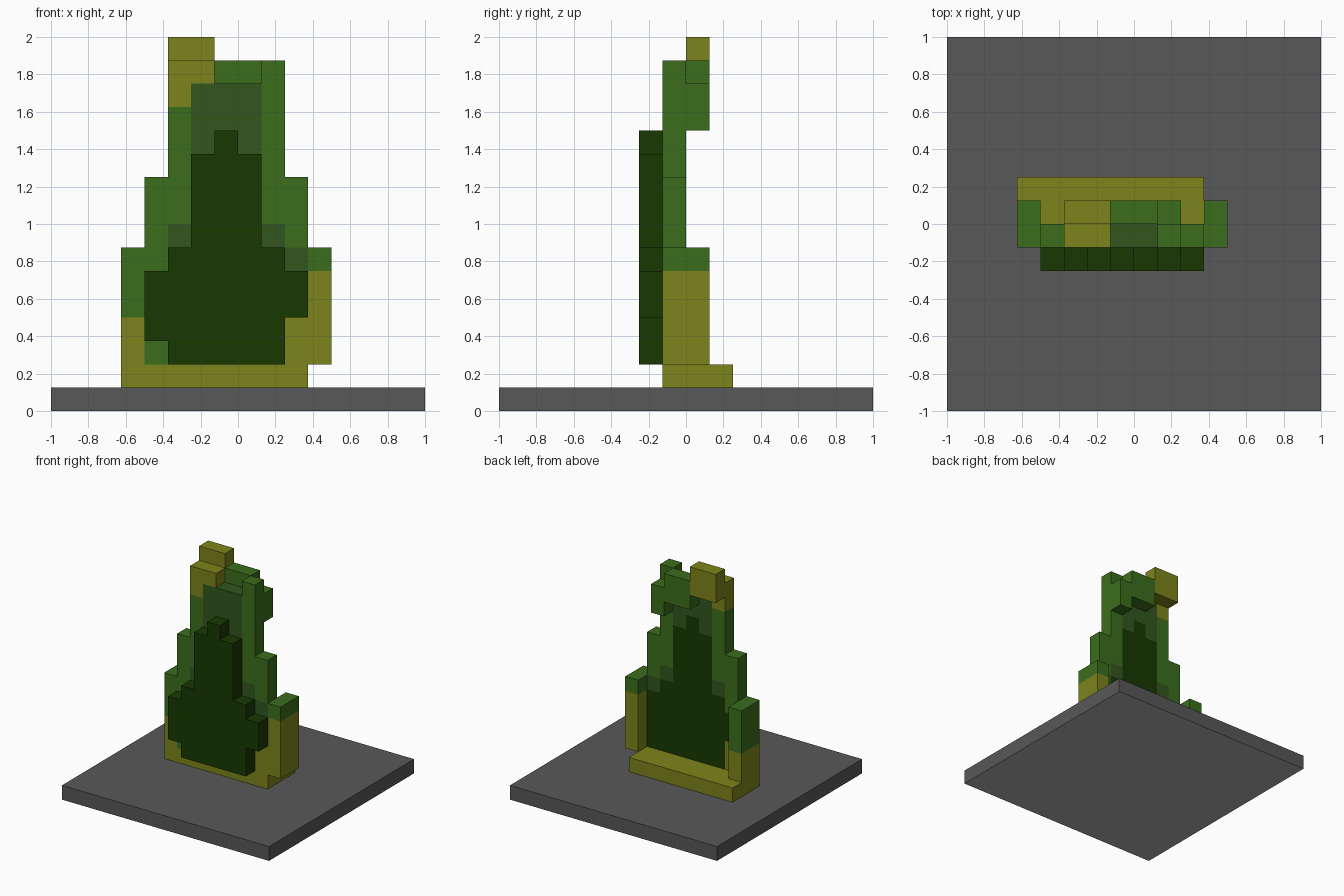
import bpy, bmesh, math
from mathutils import Vector

if "Cube" in bpy.data.objects:
    bpy.data.objects.remove(bpy.data.objects["Cube"])

U = 0.125  # size of one block


def material(name, rgb):
    m = bpy.data.materials.new(name)
    m.diffuse_color = (*rgb, 1)
    m.use_nodes = True
    m.node_tree.nodes["Principled BSDF"].inputs["Base Color"].default_value = m.diffuse_color
    return m


grey = material("stone grey", (0.099, 0.099, 0.099))
pale = material("pale grey", (0.42, 0.42, 0.42))
colours = [material("olive yellow", (0.204, 0.231, 0.0110)),
           material("leaf green", (0.0440, 0.155, 0.0120)),
           material("dull green", (0.0320, 0.094, 0.0130)),
           material("dark green", (0.0090, 0.0400, 0.0002))]
OLIVE, LEAF, DULL, DARK = range(4)


def paint(cells, colour, x0, x1, y0, y1, z0, z1):
    """Fill a box of blocks; later boxes repaint earlier ones."""
    for x in range(x0, x1):
        for y in range(y0, y1):
            for z in range(z0, z1):
                cells[x, y, z] = colour


def block_object(name, cells, back, mats):
    """Outer skin of the blocks, merged into large flat faces per colour."""
    bm = bmesh.new()
    verts = {}
    for cell, colour in cells.items():
        for axis in range(3):
            for side in (0, 1):
                nb = list(cell)
                nb[axis] += 2 * side - 1
                if tuple(nb) in cells:
                    continue
                quad = []
                for a, b in ((0, 0), (1, 0), (1, 1), (0, 1)):
                    p = list(cell)
                    p[axis] += side
                    p[(axis + 1) % 3] += a
                    p[(axis + 2) % 3] += b
                    p = tuple(p)
                    if p not in verts:
                        verts[p] = bm.verts.new(Vector(p) * U)
                    quad.append(verts[p])
                face = bm.faces.new(quad if side else quad[::-1])
                # Faces turned to the back may have their own colour
                is_back = axis == 1 and side == 1
                face.material_index = back.get(cell, colour) if is_back else colour
    bmesh.ops.dissolve_limit(bm, angle_limit=math.radians(1), verts=bm.verts[:],
                             edges=bm.edges[:], delimit={'MATERIAL'})
    me = bpy.data.meshes.new(name)
    bm.to_mesh(me)
    bm.free()
    for m in mats:
        me.materials.append(m)
    ob = bpy.data.objects.new(name, me)
    bpy.context.collection.objects.link(ob)
    return ob


# Ground slab with a paler underside
bpy.ops.mesh.primitive_cube_add(size=1, location=(0, 0, U / 2))
slab = bpy.context.object
slab.name = "ground_slab"
slab.scale = (2, 2, U)
slab.data.materials.append(grey)
slab.data.materials.append(pale)
for poly in slab.data.polygons:
    poly.material_index = int(poly.normal.z < -0.5)

bush = {}
# Stepped upright wall
for x0, x1, z0, z1 in ((-5, 4, 2, 7), (-4, 3, 7, 10), (-3, 2, 10, 14), (1, 2, 14, 15)):
    paint(bush, LEAF, x0, x1, -1, 0, z0, z1)
# Dull halo around the dark core
for x0, x1, z0, z1 in ((-2, 1, 7, 14), (-3, 2, 7, 8), (2, 3, 6, 7)):
    paint(bush, DULL, x0, x1, -1, 0, z0, z1)
# Foot bar and thick side posts
paint(bush, OLIVE, -5, 3, -1, 2, 1, 2)
paint(bush, OLIVE, -5, -4, -1, 1, 2, 4)
paint(bush, LEAF, -5, -4, -1, 1, 4, 7)
paint(bush, OLIVE, 2, 3, -1, 0, 2, 4)
paint(bush, OLIVE, 3, 4, -1, 1, 2, 6)
paint(bush, LEAF, 3, 4, -1, 1, 6, 7)
# Yellow tip
paint(bush, OLIVE, -3, -2, -1, 0, 13, 15)
paint(bush, OLIVE, -2, -1, -1, 0, 14, 15)
paint(bush, OLIVE, -3, -1, 0, 1, 14, 16)
# Green crest at the back
paint(bush, LEAF, -1, 1, 0, 1, 13, 15)
paint(bush, LEAF, 1, 2, 0, 1, 12, 14)
# Dark core, standing out at the front and visible on the back
for x0, x1, z0, z1 in ((-3, 2, 2, 7), (-4, 2, 3, 6), (2, 3, 4, 6),
                       (-2, 1, 7, 11), (-1, 0, 11, 12)):
    paint(bush, DARK, x0, x1, -2, 0, z0, z1)

# Lower corners of the core as painted on the back
back = {}
paint(back, DARK, 2, 3, -1, 0, 2, 4)
paint(back, OLIVE, -4, -3, -1, 0, 2, 4)
block_object("block_bush", bush, back, colours)
